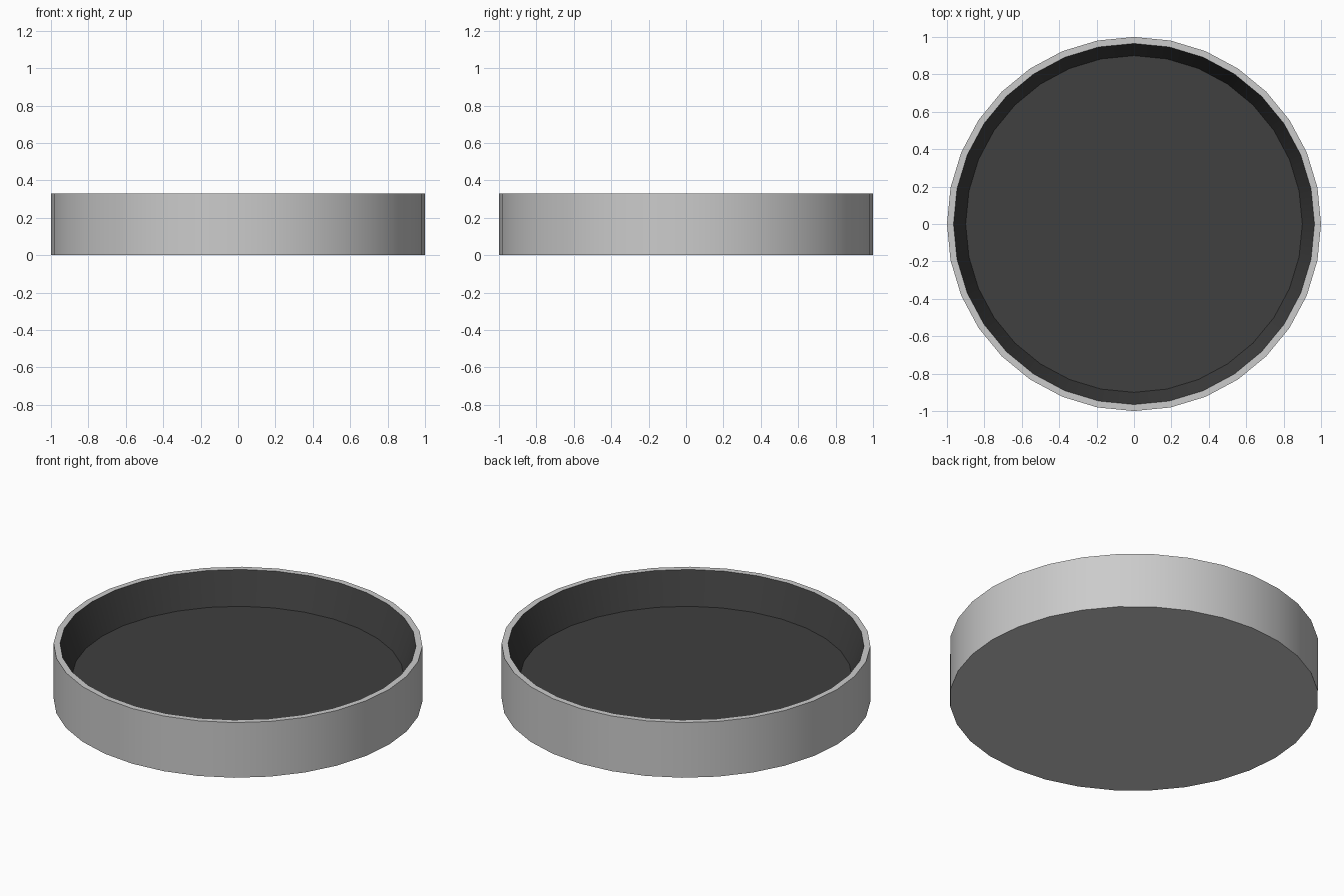
import bpy, bmesh, math

if "Cube" in bpy.data.objects:
    bpy.data.objects.remove(bpy.data.objects["Cube"])

SIDES = 32


def material(name, value):
    mat = bpy.data.materials.new(name)
    mat.diffuse_color = (value, value, value, 1)
    mat.use_nodes = True
    mat.node_tree.nodes["Principled BSDF"].inputs["Base Color"].default_value = mat.diffuse_color
    return mat


def lathe(name, profile, mat=None, cap_start=False, cap_end=False):
    """Spin (radius, height) points around z; walls face right of the path."""
    bm = bmesh.new()
    rings = []
    for r, z in profile:
        rings.append([bm.verts.new((r * math.cos(2 * math.pi * i / SIDES),
                                    r * math.sin(2 * math.pi * i / SIDES), z))
                      for i in range(SIDES)])
    for a, b in zip(rings, rings[1:]):
        for i in range(SIDES):
            j = (i + 1) % SIDES
            bm.faces.new((a[i], a[j], b[j], b[i]))
    if cap_start:
        bm.faces.new(rings[0][::-1])
    if cap_end:
        bm.faces.new(rings[-1])
    mesh = bpy.data.meshes.new(name)
    bm.to_mesh(mesh)
    bm.free()
    ob = bpy.data.objects.new(name, mesh)
    bpy.context.collection.objects.link(ob)
    if mat:
        mesh.materials.append(mat)
    bpy.ops.object.select_all(action='DESELECT')
    bpy.context.view_layer.objects.active = ob
    ob.select_set(True)
    bpy.ops.object.shade_smooth_by_angle(angle=math.radians(30))
    return ob


# Grey outer shell: base, side wall and flat rim
lathe("outer_shell", [(1.0, 0.0), (1.0, 0.33), (0.965, 0.33)], cap_start=True)

# Dark recess: tapered inner wall and flat floor
lathe("dark_recess", [(0.965, 0.33), (0.90, 0.14)],
      material("dark_lining", 0.05), cap_end=True)
